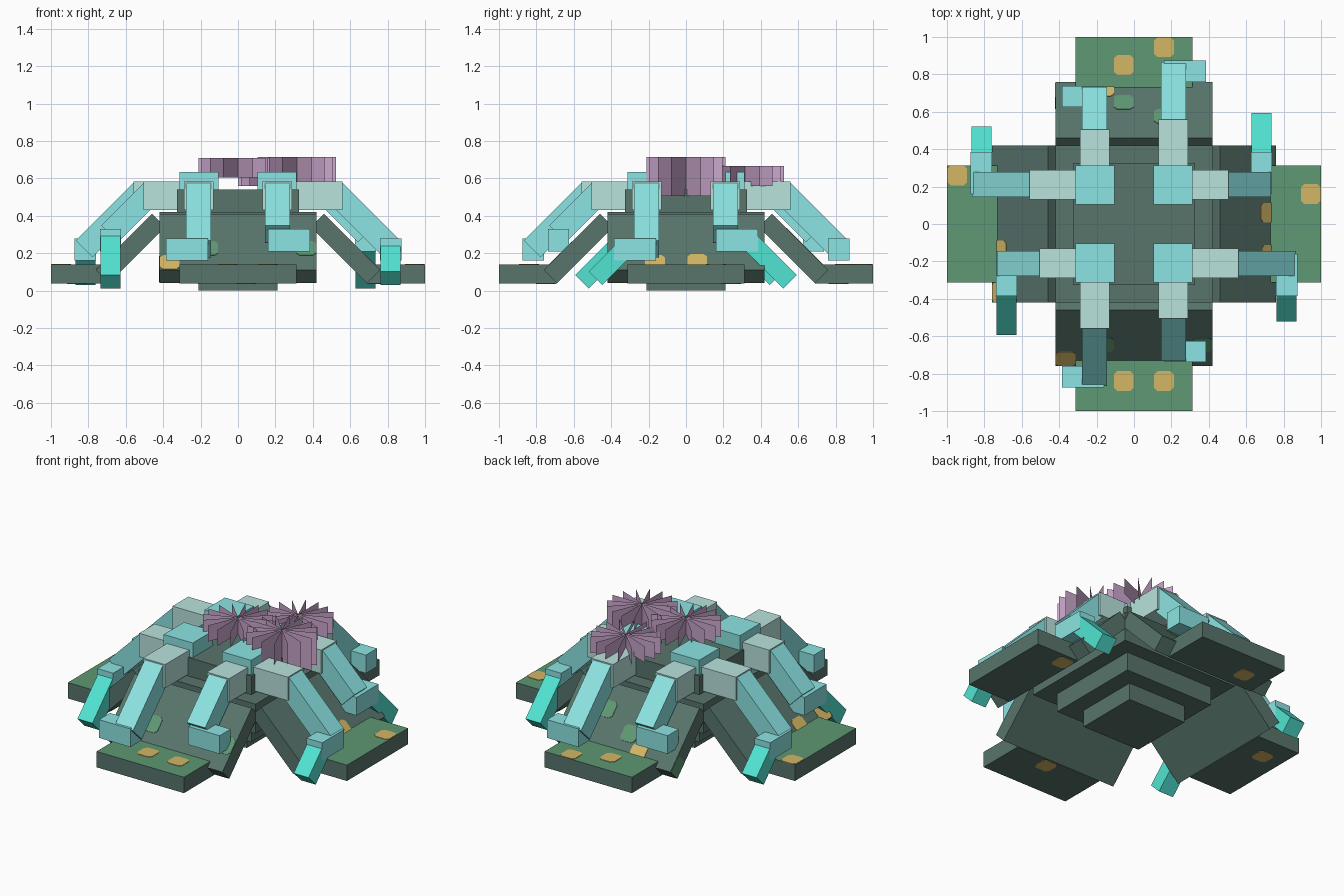
import bpy, bmesh, math
from mathutils import Vector, Matrix

if "Cube" in bpy.data.objects:
    bpy.data.objects.remove(bpy.data.objects["Cube"])


def material(name, rgb):
    m = bpy.data.materials.new(name)
    lin = [((c / 255 + 0.055) / 1.055) ** 2.4 for c in rgb]
    m.diffuse_color = (*lin, 1)
    m.use_nodes = True
    m.node_tree.nodes["Principled BSDF"].inputs["Base Color"].default_value = m.diffuse_color
    return m


STONE = material("mossy stone", (88, 117, 108))
GREEN = material("leaf green", (94, 152, 115))
TAN = material("tan spot", (212, 183, 102))
CYAN = material("pale cyan", (140, 228, 227))
JOINT = material("grey cyan", (184, 227, 221))
TURQ = material("turquoise", (82, 228, 210))
MAUVE = material("mauve", (204, 168, 206))


def finish(name, bm, *mats):
    me = bpy.data.meshes.new(name)
    bm.to_mesh(me)
    bm.free()
    for m in mats:
        me.materials.append(m)
    ob = bpy.data.objects.new(name, me)
    bpy.context.collection.objects.link(ob)
    return ob


def prism(name, ring, push, angle, *mats, top=False):
    """Extrude a ring of points along push, then turn it about z."""
    bm = bmesh.new()
    face = bm.faces.new([bm.verts.new(p) for p in ring])
    ext = bmesh.ops.extrude_face_region(bm, geom=[face], use_keep_orig=True)
    moved = [g for g in ext["geom"] if isinstance(g, bmesh.types.BMVert)]
    bmesh.ops.translate(bm, verts=moved, vec=Vector(push))
    bmesh.ops.recalc_face_normals(bm, faces=bm.faces)
    if top:  # second colour on upward faces
        for f in bm.faces:
            f.material_index = int(f.normal.z > 0.9)
    bmesh.ops.transform(bm, matrix=Matrix.Rotation(angle, 4, "Z"), verts=bm.verts)
    return finish(name, bm, *mats)


def box(name, x0, x1, y0, y1, z0, z1, angle, *mats, top=False):
    ring = [(x0, y0, z0), (x1, y0, z0), (x1, y1, z0), (x0, y1, z0)]
    return prism(name, ring, (0, 0, z1 - z0), angle, *mats, top=top)


def spot(name, u, v, place, angle, mat):
    """Thin clipped-corner plate on a foot top, foot underside or slab slope."""
    s = math.sqrt(0.5)
    if place == "slope":
        c, t, n = Vector((u, v, 0.87 - u)), Vector((s, 0, -s)), Vector((s, 0, s))
    elif place == "top":
        c, t, n = Vector((u, v, 0.14)), Vector((1, 0, 0)), Vector((0, 0, 1))
    else:
        c, t, n = Vector((u, v, 0.037)), Vector((1, 0, 0)), Vector((0, 0, -1))
    side = Vector((0, 1, 0))
    a, b = 0.053, 0.035
    outline = [(a, b), (b, a), (-b, a), (-a, b), (-a, -b), (-b, -a), (b, -a), (a, -b)]
    ring = [c + t * p + side * q - n * 0.001 for p, q in outline]
    prism(name, ring, n * 0.004, angle, mat)


# stepped body
for i, (r, z0, z1) in enumerate([(0.21, 0, 0.12), (0.32, 0.11, 0.24),
                                 (0.42, 0.23, 0.42), (0.325, 0.42, 0.54)]):
    box(f"body_tier_{i}", -r, r, -r, r, z0, z1, 0, STONE)

# spots per side: (distance out, sideways, place, colour); order right, back, left, front
SPOTS = [
    [(0.945, 0.16, "top", TAN), (0.715, 0.06, "slope", TAN), (0.72, -0.165, "slope", TAN),
     (0.75, 0.24, "under", TAN)],
    [(0.85, 0.055, "top", TAN), (0.945, -0.16, "top", TAN), (0.65, 0.055, "slope", GREEN),
     (0.575, -0.16, "slope", GREEN), (0.72, 0.16, "slope", TAN), (0.815, 0.16, "under", TAN)],
    [(0.945, -0.26, "top", TAN), (0.72, 0.365, "slope", TAN), (0.72, 0.14, "slope", TAN),
     (0.86, -0.15, "under", TAN)],
    [(0.84, -0.055, "top", TAN), (0.84, 0.16, "top", TAN), (0.72, -0.365, "slope", TAN),
     (0.645, -0.16, "slope", GREEN), (0.645, 0.365, "slope", GREEN), (0.75, 0.045, "under", TAN)],
]

for k, side in enumerate(["right", "back", "left", "front"]):
    ang = k * math.pi / 2

    # sloped slab and flat foot
    slab = [(0.46, 0.41), (0.76, 0.11), (0.69, 0.04), (0.39, 0.34)]
    prism(f"{side}_slab", [(u, -0.42, z) for u, z in slab], (0, 0.84, 0), ang, STONE)
    box(f"{side}_foot", 0.69, 1, -0.313, 0.313, 0.037, 0.14, ang, STONE, GREEN, top=True)
    for j, (u, v, place, mat) in enumerate(SPOTS[k]):
        spot(f"{side}_spot_{j}", u, v, place, ang, mat)

    # green patch on one side edge of the back slab
    if side == "back":
        edge = [(0.755, 0.11), (0.69, 0.045), (0.615, 0.12), (0.68, 0.185)]
        prism("back_slab_edge_patch", [(u, 0.419, z) for u, z in edge],
              (0, 0.004, 0), ang, GREEN)

    # cap block on each corner of the body top
    box(f"{side}_cap", 0.105, 0.313, 0.105, 0.313, 0.43, 0.635, ang, CYAN)

    # a short arm on one half of the side and a long arm on the other
    for kind, sg, joint, tip, zb in [("short", 1, 0.505, 0.735, 0.21),
                                     ("long", -1, 0.56, 0.87, 0.16)]:
        n = f"{side}_{kind}"

        def span(a, b):
            return sorted((sg * a, sg * b))

        box(n + "_joint", 0.30, joint, *span(0.13, 0.29), 0.43, 0.583, ang, JOINT)
        line = joint + 0.575  # top edge of the arm runs down at 45 degrees
        e, w = tip - 0.003, 0.09
        arm = [(joint, line - joint), (e, line - e),
               (e - w, line - e - w), (joint - w, line - joint - w)]
        v0, v1 = span(0.145, 0.277)
        prism(n + "_arm", [(u, v0, z) for u, z in arm], (0, v1 - v0, 0), ang, CYAN)
        box(n + "_hand", tip - 0.11, tip + 0.003, *span(0.16, 0.385), zb, zb + 0.118, ang, CYAN)

        # turquoise finger on the left and right arms
        if side in ("right", "left"):
            lo = (0.593, 0.083) if kind == "short" else (0.52, 0.103)
            d = 0.37
            rise = lo[0] - d
            ring = [lo, (lo[0] - 0.073, lo[1] - 0.073),
                    (d - 0.073, lo[1] - 0.073 + rise), (d, lo[1] + rise)]
            prism(n + "_finger", [(tip - 0.107, sg * v, z) for v, z in ring],
                  (0.107, 0, 0), ang, TURQ)

# three flowers made of crossing upright blades
for i, (x, y, z0, z1) in enumerate([(0, 0, 0.605, 0.71), (0.21, 0.315, 0.56, 0.665),
                                    (0.315, 0, 0.505, 0.715)]):
    bm = bmesh.new()
    for j in range(8):
        a = j * math.pi / 8
        dx, dy = 0.21 * math.cos(a), 0.21 * math.sin(a)
        bm.faces.new([bm.verts.new(p) for p in (
            (x - dx, y - dy, z0), (x + dx, y + dy, z0),
            (x + dx, y + dy, z1), (x - dx, y - dy, z1))])
    finish(f"flower_{i}", bm, MAUVE)
